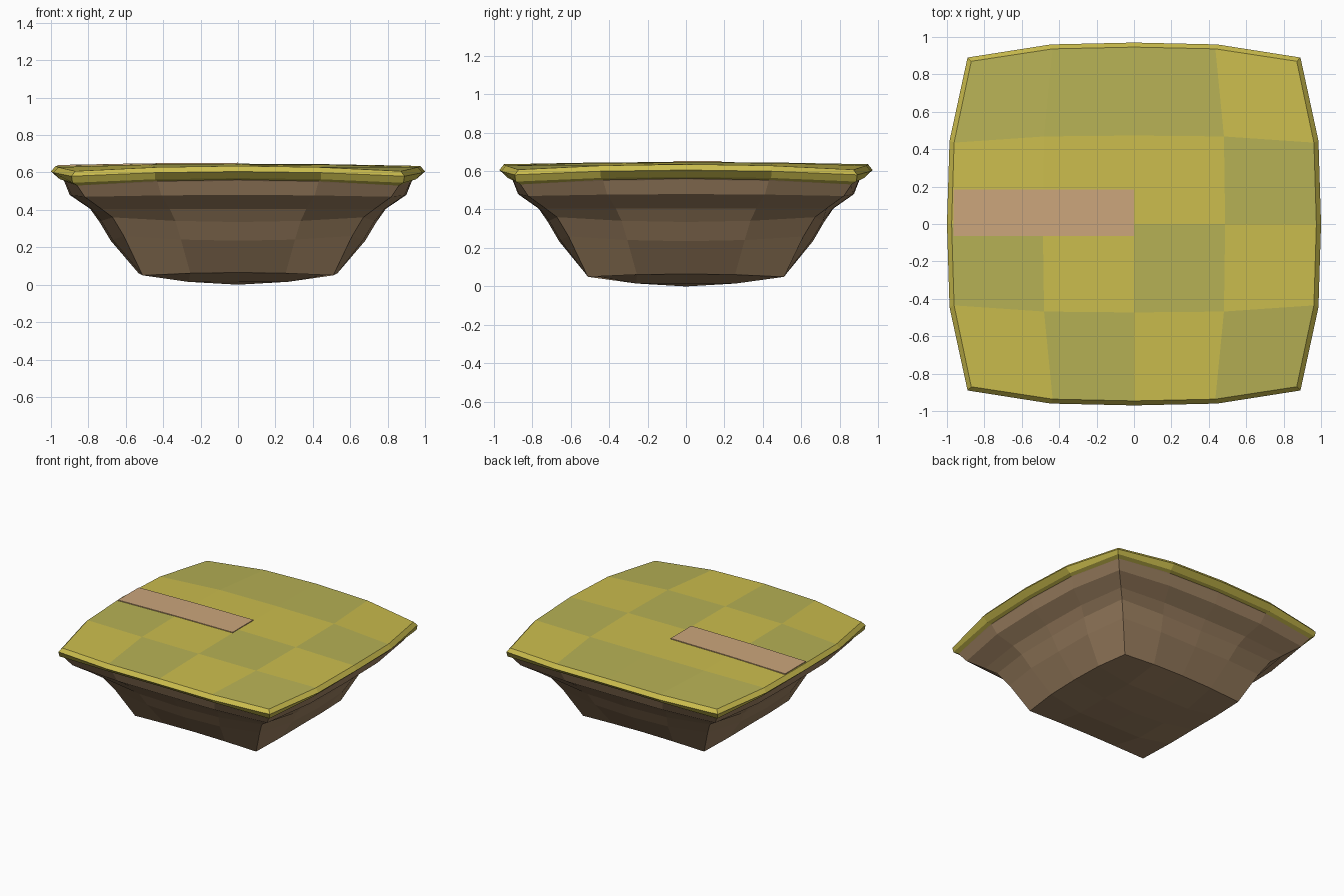
import bpy, bmesh

if "Cube" in bpy.data.objects:
    bpy.data.objects.remove(bpy.data.objects["Cube"])

def material(name, rgb):
    m = bpy.data.materials.new(name)
    m.diffuse_color = (*rgb, 1)
    m.use_nodes = True
    m.node_tree.nodes["Principled BSDF"].inputs["Base Color"].default_value = m.diffuse_color
    return m

grass_a = material("grass_yellow", (0.60, 0.51, 0.075))
grass_b = material("grass_green", (0.47, 0.44, 0.09))
soil = material("soil", (0.34, 0.22, 0.12))
clay = material("clay", (0.60, 0.38, 0.20))

# Bulged square: middle reach m, corner reach c, heights at side middle and corner
def point(i, j, m, c, z_mid, z_corner, z_centre=None):
    u, v = i / 2, j / 2
    my = m * 0.97
    x = u * (m - (m - c) * abs(v) ** 3)
    y = v * (my - (my - c) * abs(u) ** 3)
    z = z_mid + (z_corner - z_mid) * min(abs(u), abs(v)) ** 2
    if z_centre is not None:
        z = z_centre + (z - z_centre) * max(abs(u), abs(v)) ** 2
    return x, y, z

LOOP = ([(i, -2) for i in range(-2, 2)] + [(2, j) for j in range(-2, 2)] +
        [(i, 2) for i in range(2, -2, -1)] + [(-2, j) for j in range(2, -2, -1)])

def finish(bm, name, mats):
    bmesh.ops.remove_doubles(bm, verts=bm.verts, dist=1e-5)
    bmesh.ops.recalc_face_normals(bm, faces=bm.faces)
    me = bpy.data.meshes.new(name)
    bm.to_mesh(me)
    bm.free()
    for m in mats:
        me.materials.append(m)
    ob = bpy.data.objects.new(name, me)
    bpy.context.collection.objects.link(ob)
    return ob

def loft(rings):
    bm = bmesh.new()
    rows = [[bm.verts.new(point(i, j, *r)) for i, j in LOOP] for r in rings]
    for a, b in zip(rows, rows[1:]):
        for k in range(16):
            n = (k + 1) % 16
            bm.faces.new((a[k], a[n], b[n], b[k]))
    return bm, rows

def grid_cap(bm, ring, z_centre, pattern=None):
    g = {(i, j): bm.verts.new(point(i, j, *ring, z_centre))
         for i in range(-2, 3) for j in range(-2, 3)}
    for j in range(-2, 2):
        for i in range(-2, 2):
            f = bm.faces.new((g[i, j], g[i + 1, j], g[i + 1, j + 1], g[i, j + 1]))
            if pattern:
                f.material_index = int(pattern[1 - j][i + 2])

# Soil body: stepped rings down to a domed underside
soil_rings = [(0.94, 0.87, 0.57, 0.545), (0.93, 0.86, 0.555, 0.53),
              (0.90, 0.82, 0.48, 0.47), (0.79, 0.73, 0.405, 0.405),
              (0.74, 0.67, 0.335, 0.36), (0.68, 0.61, 0.235, 0.26),
              (0.535, 0.51, 0.065, 0.05)]
bm, rows = loft(soil_rings)
bm.faces.new(rows[0])
grid_cap(bm, soil_rings[-1], 0.0)
finish(bm, "soil_body", [soil])

# Grass slab: bevelled rim and gently domed patchwork top
grass_rings = [(0.975, 0.87, 0.635, 0.607), (1.0, 0.89, 0.605, 0.58),
               (0.96, 0.885, 0.57, 0.545), (0.93, 0.86, 0.56, 0.53)]
bm, rows = loft(grass_rings)
bm.faces.new(rows[-1])
grid_cap(bm, grass_rings[0], 0.647, ["1110", "0001", "1010", "0101"])
finish(bm, "grass_slab", [grass_a, grass_b])

# Clay path: thin strip following the top from the left edge to the centre
bm = bmesh.new()
left = []
for x, z in ((-0.965, 0.640), (-0.49, 0.649), (0, 0.652)):
    left.append([bm.verts.new((x, y, z + dz))
                 for y, dz in ((-0.065, -0.012), (-0.065, 0), (0.185, 0), (0.185, -0.012))])
for a, b in zip(left, left[1:]):
    for k in range(4):
        n = (k + 1) % 4
        bm.faces.new((a[k], a[n], b[n], b[k]))
bm.faces.new(left[0])
bm.faces.new(left[-1])
finish(bm, "path", [clay])
